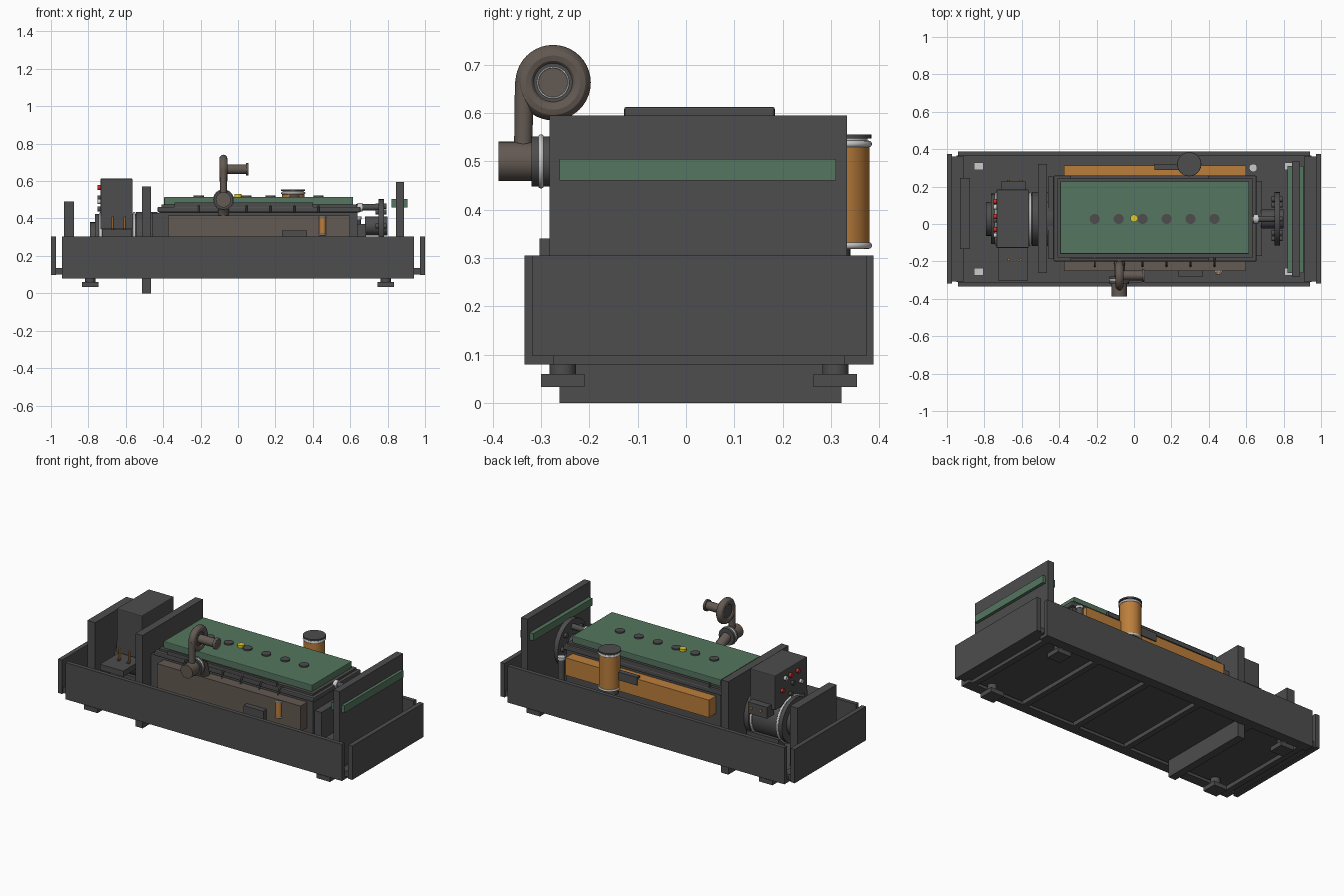
import bpy, math
from mathutils import Vector

if "Cube" in bpy.data.objects:
    bpy.data.objects.remove(bpy.data.objects["Cube"])

YC = 0.027  # centre line of the skid


def mat(name, r, g, b):
    m = bpy.data.materials.new(name)
    m.diffuse_color = (r, g, b, 1)
    m.use_nodes = True
    m.node_tree.nodes["Principled BSDF"].inputs["Base Color"].default_value = m.diffuse_color
    return m


DARK = mat("dark_grey", 0.075, 0.075, 0.075)
GREEN = mat("green", 0.09, 0.18, 0.115)
ORANGE = mat("orange", 0.5, 0.21, 0.045)
BROWN = mat("brown", 0.125, 0.10, 0.085)
LIGHT = mat("light_grey", 0.6, 0.6, 0.6)
RED = mat("red", 0.6, 0.03, 0.02)
YELLOW = mat("yellow", 0.75, 0.6, 0.02)


def finish(name, m, smooth=False):
    o = bpy.context.object
    o.name = name
    o.data.materials.append(m)
    if smooth:
        bpy.ops.object.shade_smooth_by_angle()
    return o


def box(name, x0, x1, y0, y1, z0, z1, m=DARK, bevel=0):
    bpy.ops.mesh.primitive_cube_add(size=1, location=((x0 + x1) / 2, (y0 + y1) / 2, (z0 + z1) / 2))
    o = finish(name, m)
    o.scale = (x1 - x0, y1 - y0, z1 - z0)
    bpy.ops.object.transform_apply(location=False, rotation=False, scale=True)
    if bevel:
        b = o.modifiers.new("bevel", "BEVEL")
        b.width, b.segments = bevel, 2
    return o


def rot(axis):
    return {"x": (0, math.pi / 2, 0), "y": (math.pi / 2, 0, 0), "z": (0, 0, 0)}[axis]


def cyl(name, axis, c, r, a, b, m=DARK, n=32):
    """Cylinder along an axis from a to b; c holds the two other coordinates."""
    mid = (a + b) / 2
    loc = {"x": (mid, *c), "y": (c[0], mid, c[1]), "z": (*c, mid)}[axis]
    bpy.ops.mesh.primitive_cylinder_add(vertices=n, radius=r, depth=b - a, location=loc, rotation=rot(axis))
    return finish(name, m, True)


def ring(name, axis, loc, R, r, m=LIGHT):
    bpy.ops.mesh.primitive_torus_add(major_segments=40, minor_segments=12, major_radius=R,
                                     minor_radius=r, location=loc, rotation=rot(axis))
    return finish(name, m, True)


def tube(name, pts, r, m):
    cu = bpy.data.curves.new(name, "CURVE")
    cu.dimensions, cu.bevel_depth, cu.bevel_resolution, cu.use_fill_caps = "3D", r, 4, True
    s = cu.splines.new("POLY")
    s.points.add(len(pts) - 1)
    for p, v in zip(s.points, pts):
        p.co = (*v, 1)
    cu.materials.append(m)
    o = bpy.data.objects.new(name, cu)
    bpy.context.collection.objects.link(o)
    return o


# Skid base: side rails, end plates, floor, cross beams, feet
for s, n in ((-1, "front"), (1, "back")):
    a, b = sorted((YC + s * 0.336, YC + s * 0.361))
    box(n + "_rail", -0.94, 0.94, a, b, 0.08, 0.305)
    a, b = sorted((YC + s * 0.30, YC + s * 0.336))
    box(n + "_rail_flange", -0.94, 0.94, a, b, 0.08, 0.098)
for s, n in ((-1, "left"), (1, "right")):
    a, b = sorted((s * 0.972, s * 1.0))
    box(n + "_end_plate", a, b, YC - 0.346, YC + 0.346, 0.097, 0.305)
    a, b = sorted((s * 0.91, s * 0.975))
    box(n + "_end_beam", a, b, YC - 0.335, YC + 0.335, 0.10, 0.135)
box("floor", -0.95, 0.95, YC - 0.338, YC + 0.338, 0.104, 0.122)
for i in range(6):
    x = -0.9 + i * 0.36
    box("cross_beam", x - 0.018, x + 0.018, YC - 0.32, YC + 0.32, 0.08, 0.105)
for x in (-0.79, 0.79):
    for y in (YC - 0.282, YC + 0.282):
        box("foot_pad", x - 0.045, x + 0.045, y - 0.045, y + 0.045, 0.033, 0.06)
        cyl("foot_mount", "z", (x, y), 0.027, 0.06, 0.11)
        t = x + math.copysign(0.04, x)
        box("anchor_plate", t - 0.026, t + 0.026, y - 0.02, y + 0.02, 0.12, 0.135, LIGHT)

# Upright panels
box("middle_bulkhead", -0.513, -0.465, -0.262, 0.322, 0.0, 0.57)
box("left_panel", -0.93, -0.877, -0.134, 0.245, 0.12, 0.49)
box("radiator", 0.845, 0.888, -0.282, 0.333, 0.12, 0.595)
box("radiator_band", 0.82, 0.906, -0.262, 0.31, 0.46, 0.505, GREEN)

# Alternator
cyl("alternator_body", "x", (YC, 0.29), 0.135, -0.765, -0.46, n=48)
cyl("alternator_end_cap", "x", (YC, 0.29), 0.09, -0.79, -0.76)
for x in (-0.735, -0.555):
    ring("alternator_band", "x", (x, YC, 0.29), 0.136, 0.008)
cyl("coupling_flange", "x", (YC, 0.29), 0.145, -0.545, -0.43, n=48)
for y in (YC - 0.1, YC + 0.1):
    box("alternator_foot", -0.74, -0.52, y - 0.03, y + 0.03, 0.12, 0.21)

# Control box with side tray, rear terminal box and lights
box("control_box", -0.735, -0.563, -0.128, 0.184, 0.40, 0.613, bevel=0.005)
box("control_box_front", -0.735, -0.563, -0.128, -0.10, 0.345, 0.41)
box("control_tray", -0.727, -0.567, -0.303, -0.11, 0.305, 0.34)
box("rear_terminal_box", -0.71, -0.58, 0.16, 0.228, 0.36, 0.43)
for x in (-0.67, -0.605):
    cyl("terminal_post", "z", (x, -0.19), 0.007, 0.33, 0.41, ORANGE, 12)
    cyl("terminal_stud", "y", (x, 0.40), 0.008, 0.226, 0.236, ORANGE, 12)
    cyl("tray_screw", "z", (x, -0.20), 0.01, 0.338, 0.346, DARK, 12)
for y, z, m in ((0.04, 0.565, RED), (0.09, 0.565, LIGHT), (-0.03, 0.565, RED), (0.12, 0.50, RED),
                (0.02, 0.51, DARK), (-0.06, 0.49, LIGHT), (0.04, 0.45, DARK)):
    cyl("control_light", "x", (y, z), 0.013, -0.75, -0.733, m, 16)

# Engine block, head and valve cover
box("engine_sump", -0.30, 0.56, -0.10, 0.155, 0.12, 0.24)
box("engine_block", -0.42, 0.64, -0.185, 0.245, 0.20, 0.435)
box("timing_housing", 0.62, 0.685, -0.17, 0.23, 0.20, 0.37)
box("flywheel_housing", -0.46, -0.41, -0.185, 0.255, 0.20, 0.43)
box("cylinder_head", -0.43, 0.655, -0.20, 0.258, 0.433, 0.462, bevel=0.006)
box("head_gasket", -0.41, 0.635, -0.18, 0.243, 0.46, 0.475)
box("valve_cover", -0.395, 0.615, -0.16, 0.228, 0.473, 0.515, GREEN, bevel=0.004)
for i in range(6):
    x = -0.21 + 0.128 * i
    cyl("injector_cap", "z", (x, YC), 0.027, 0.513, 0.523, n=24)
    tube("fuel_line", [(x, -0.18, 0.465), (x, -0.21, 0.465), (x, -0.225, 0.43)], 0.005, DARK)
cyl("oil_filler_cap", "z", (0.0, 0.03), 0.02, 0.513, 0.53, YELLOW, 24)
box("back_fuel_rail", -0.34, 0.40, 0.243, 0.26, 0.462, 0.487)
box("front_fuel_rail", -0.34, 0.40, -0.198, -0.183, 0.462, 0.485)

# Manifolds and side fittings
box("exhaust_manifold", -0.375, 0.60, -0.25, -0.18, 0.26, 0.417, BROWN)
box("intake_manifold", -0.375, 0.60, 0.24, 0.313, 0.31, 0.417, ORANGE)
box("starter_box", 0.235, 0.37, -0.282, -0.245, 0.25, 0.336)
cyl("oil_filter", "z", (0.452, -0.25), 0.018, 0.31, 0.41, ORANGE, 24)
for z in (0.313, 0.408):
    ring("oil_filter_rim", "z", (0.452, -0.25, z), 0.017, 0.004)
cyl("breather", "z", (0.637, 0.30), 0.02, 0.12, 0.40)
cyl("breather_cap", "z", (0.637, 0.30), 0.022, 0.395, 0.41, LIGHT)
box("intake_duct", 0.11, 0.25, 0.29, 0.32, 0.38, 0.43)

# Air filter
F = (0.295, 0.32)
cyl("air_filter", "z", F, 0.06, 0.32, 0.54, ORANGE)
for z in (0.326, 0.536):
    ring("air_filter_rim", "z", (*F, z), 0.058, 0.007)
cyl("air_filter_neck", "z", F, 0.056, 0.54, 0.55, LIGHT)
cyl("air_filter_lid", "z", F, 0.064, 0.547, 0.556)
cyl("air_filter_elbow", "z", (0.295, 0.30), 0.04, 0.28, 0.325)

# Fan drive at the front of the engine
cyl("fan_disc", "x", (YC, 0.36), 0.143, 0.75, 0.78, n=40)
cyl("fan_hub", "x", (YC, 0.36), 0.05, 0.68, 0.80)
for i in range(8):
    a = math.tau * i / 8
    cyl("fan_bolt", "x", (YC + 0.105 * math.cos(a), 0.36 + 0.105 * math.sin(a)), 0.014, 0.735, 0.795, n=12)
cyl("water_pump_shaft", "x", (YC, 0.46), 0.017, 0.63, 0.755)
cyl("water_pump_collar", "x", (YC, 0.46), 0.024, 0.64, 0.665, LIGHT)

# Turbocharger: turbine housing, volute, tangent duct and inlet
T = (-0.078, 0.50)
cyl("turbine_housing", "y", T, 0.052, -0.32, -0.28)
ring("turbine_clamp", "y", (T[0], -0.30, T[1]), 0.05, 0.006)
cyl("turbine_outlet", "y", T, 0.041, -0.388, -0.315, BROWN)
tube("turbine_elbow", [(T[0], -0.285, 0.50), (T[0], -0.23, 0.48), (T[0], -0.21, 0.40)], 0.03, BROWN)
V = Vector((-0.078, -0.275, 0.663))
ring("volute", "x", V, 0.056, 0.022, BROWN)
tube("volute_duct", [(V.x, -0.335, 0.665), (V.x, -0.337, 0.50)], 0.019, BROWN)
cyl("volute_core", "x", (V.y, V.z), 0.042, -0.092, -0.064)
cyl("inlet_pipe", "x", (V.y, V.z), 0.026, -0.09, 0.045, BROWN)
cyl("inlet_flange", "x", (V.y, V.z), 0.034, 0.042, 0.054, BROWN)
ring("inlet_ring", "x", (0.054, V.y, V.z), 0.032, 0.002)
